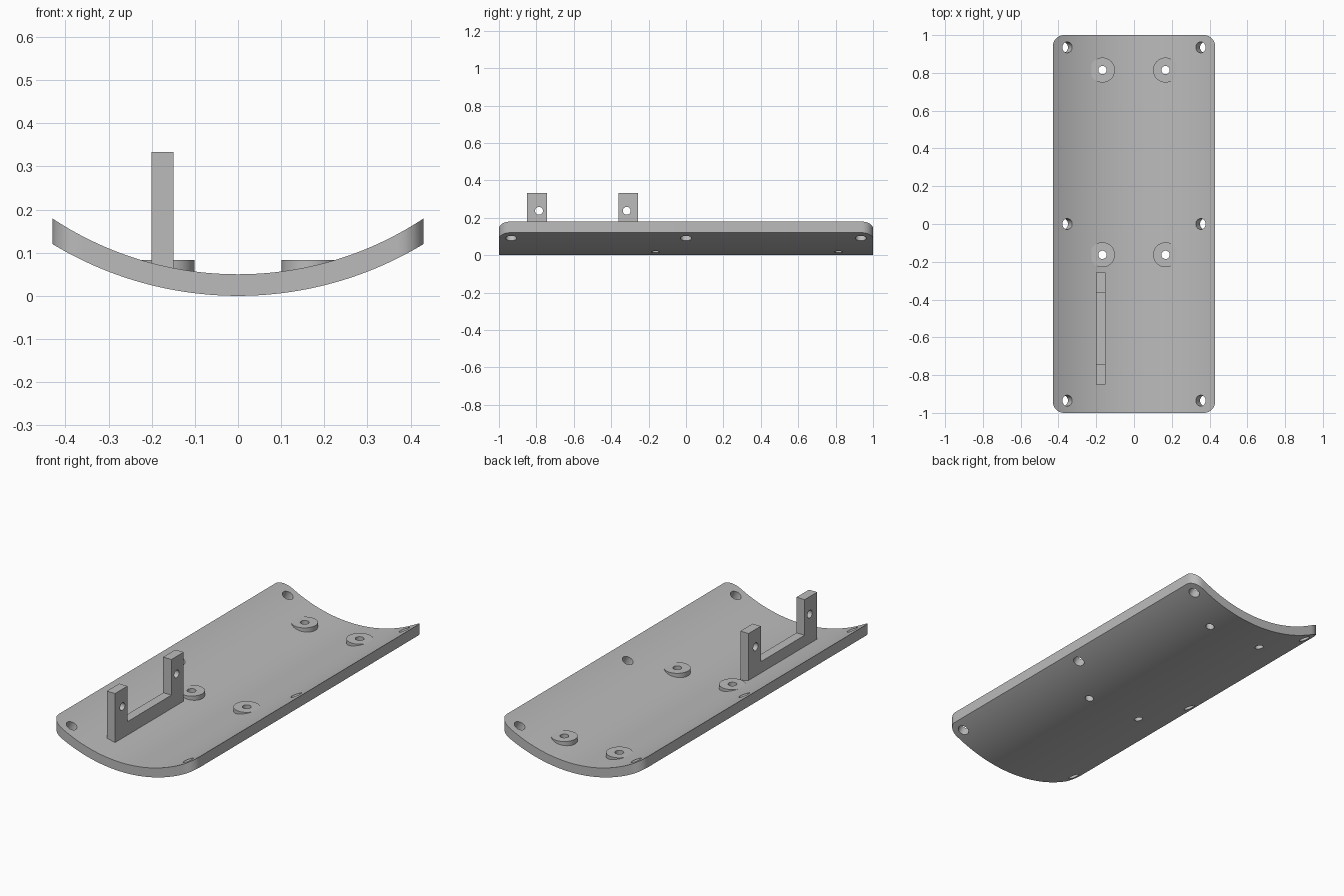
import bpy, bmesh, math
from mathutils import Matrix, Vector

if "Cube" in bpy.data.objects:
    bpy.data.objects.remove(bpy.data.objects["Cube"])

grey = bpy.data.materials.new("plain grey")
grey.use_nodes = True
grey.diffuse_color = (0.5, 0.5, 0.5, 1)
grey.node_tree.nodes["Principled BSDF"].inputs["Base Color"].default_value = (0.5, 0.5, 0.5, 1)

AXIS_Z, R_OUT, R_IN = 0.83, 0.83, 0.78      # curved plate
HALF_X, HALF_Y, CORNER = 0.43, 1.0, 0.06


def finish(name, bm):
    bmesh.ops.recalc_face_normals(bm, faces=bm.faces)
    mesh = bpy.data.meshes.new(name)
    bm.to_mesh(mesh)
    bm.free()
    mesh.materials.append(grey)
    obj = bpy.data.objects.new(name, mesh)
    bpy.context.collection.objects.link(obj)
    return obj


def prism(name, outline, direction):
    """Extrude a closed outline of 3D points along a direction."""
    bm = bmesh.new()
    face = bm.faces.new([bm.verts.new(p) for p in outline])
    grown = bmesh.ops.extrude_face_region(bm, geom=[face], use_keep_orig=True)
    moved = [v for v in grown["geom"] if isinstance(v, bmesh.types.BMVert)]
    bmesh.ops.translate(bm, verts=moved, vec=Vector(direction))
    return finish(name, bm)


def add_cylinder(bm, radius, depth, matrix):
    bmesh.ops.create_cone(bm, cap_ends=True, segments=48, radius1=radius,
                          radius2=radius, depth=depth, matrix=matrix)


def boolean(obj, cutter, operation):
    mod = obj.modifiers.new(operation.lower(), 'BOOLEAN')
    mod.operation, mod.object, mod.solver = operation, cutter, 'EXACT'
    bpy.ops.object.select_all(action='DESELECT')
    bpy.context.view_layer.objects.active = obj
    obj.select_set(True)
    bpy.ops.object.modifier_apply(modifier=mod.name)


def smooth(obj):
    bpy.ops.object.select_all(action='DESELECT')
    bpy.context.view_layer.objects.active = obj
    obj.select_set(True)
    bpy.ops.object.shade_smooth_by_angle(angle=math.radians(30))


# Curved plate: arc section, trimmed to a rounded rectangle
def arc(radius, steps=80, reach=0.62):
    angles = [reach * (2 * i / steps - 1) for i in range(steps + 1)]
    return [(radius * math.sin(a), -1.1, AXIS_Z - radius * math.cos(a)) for a in angles]


plate = prism("curved_plate", arc(R_OUT) + arc(R_IN)[::-1], (0, 2.2, 0))

outline = []
for quarter, (sx, sy) in enumerate([(1, 1), (-1, 1), (-1, -1), (1, -1)]):
    for i in range(13):
        a = math.pi / 2 * (quarter + i / 12)
        outline.append((sx * (HALF_X - CORNER) + CORNER * math.cos(a),
                        sy * (HALF_Y - CORNER) + CORNER * math.sin(a), -0.1))
trim = prism("trim_cutter", outline, (0, 0, 0.6))
boolean(plate, trim, 'INTERSECT')

# Hole cutters: radial edge holes and upright boss holes
boss_spots = [(x, y) for x in (-0.167, 0.167) for y in (-0.163, 0.815)]
bm = bmesh.new()
for angle in (-0.47, 0.47):
    for y in (-0.935, 0, 0.935):
        add_cylinder(bm, 0.029, 0.3, Matrix.Translation((0, y, AXIS_Z))
                     @ Matrix.Rotation(-angle, 4, 'Y') @ Matrix.Translation((0, 0, -0.805)))
for x, y in boss_spots:
    add_cylinder(bm, 0.022, 0.4, Matrix.Translation((x, y, 0.05)))
holes = finish("hole_cutter", bm)
boolean(plate, holes, 'DIFFERENCE')

# Flat-topped round bosses
bm = bmesh.new()
for x, y in boss_spots:
    add_cylinder(bm, 0.066, 0.035, Matrix.Translation((x, y, 0.0655)))
bosses = finish("mounting_bosses", bm)
boolean(bosses, holes, 'DIFFERENCE')

# U-shaped bracket with a cross hole in each post
LOW, BAR, TOP = 0.05, 0.138, 0.333
profile = [(-0.85, LOW), (-0.256, LOW), (-0.256, TOP), (-0.362, TOP),
           (-0.362, BAR), (-0.742, BAR), (-0.742, TOP), (-0.85, TOP)]
bracket = prism("bracket", [(-0.2, y, z) for y, z in profile], (0.05, 0, 0))
bm = bmesh.new()
for y in (-0.786, -0.317):
    add_cylinder(bm, 0.021, 0.2, Matrix.Translation((-0.175, y, 0.237))
                 @ Matrix.Rotation(math.pi / 2, 4, 'Y'))
post_holes = finish("post_hole_cutter", bm)
boolean(bracket, post_holes, 'DIFFERENCE')

# Drop the cutters and smooth the curved faces
for cutter in (trim, holes, post_holes):
    bpy.data.objects.remove(cutter)
for part in (plate, bosses, bracket):
    smooth(part)
